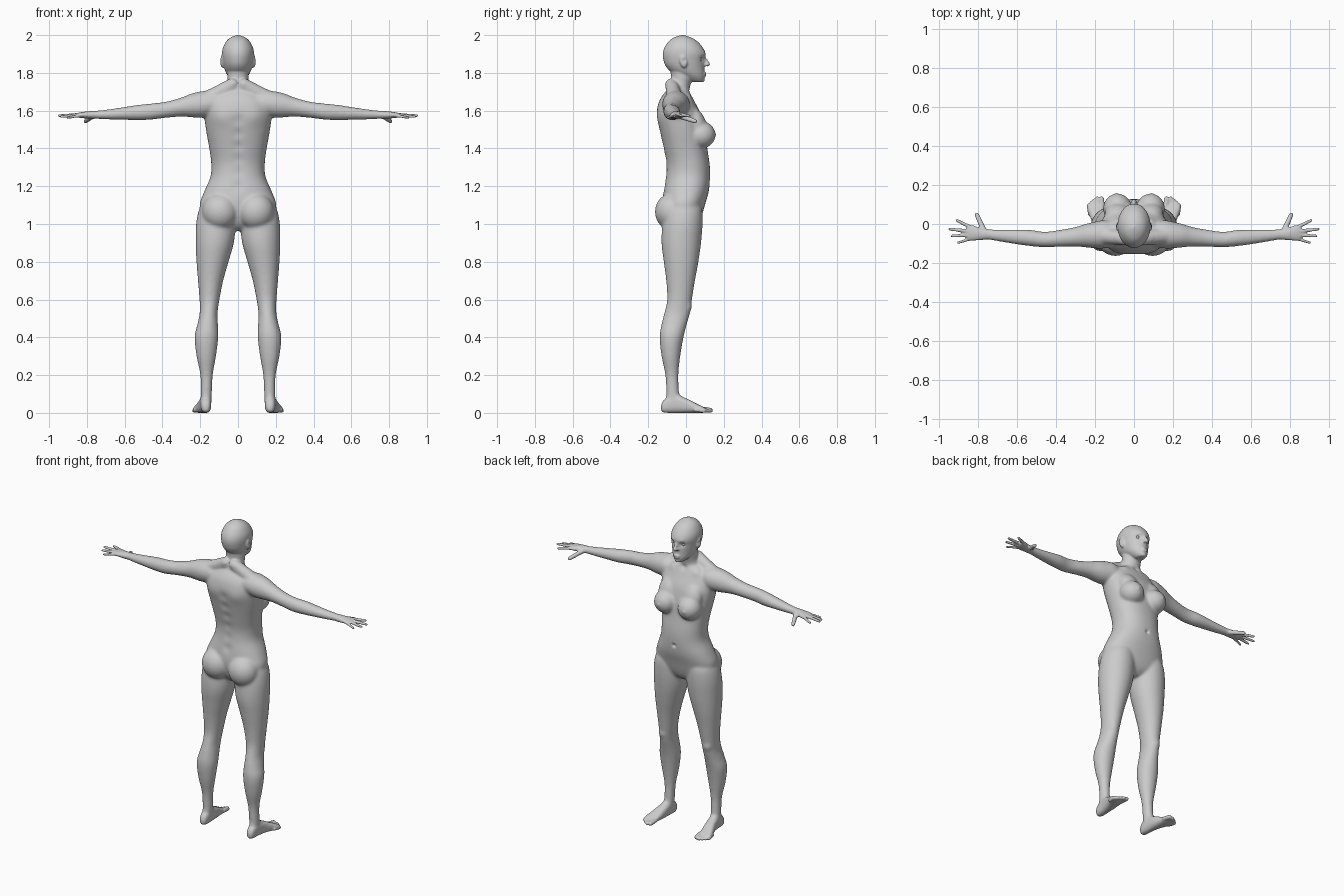
import bpy, bmesh, math
from mathutils import Vector, Matrix

bm = bmesh.new()


def spline(rows, n=4):
    """Catmull-Rom refinement of a list of cross-sections."""
    out = []
    for i in range(len(rows) - 1):
        a, b = rows[max(i - 1, 0)], rows[i]
        c, d = rows[i + 1], rows[min(i + 2, len(rows) - 1)]
        for k in range(n):
            t = k / n
            out.append([0.5 * (2 * q + (r - p) * t + (2 * p - 5 * q + 4 * r - s) * t * t
                               + (3 * q - p - 3 * r + s) * t ** 3)
                        for p, q, r, s in zip(a, b, c, d)])
    return out + [list(rows[-1])]


def loft(axis, rows, side=1, power=2.0, seg=40):
    """Rows are (position, a min, a max, b min, b max) along the given axis."""
    rings = []
    for t, a0, a1, b0, b1 in spline(rows):
        ring = []
        for i in range(seg):
            w = 2 * math.pi * i / seg
            c, s = math.cos(w), math.sin(w)
            a = (a0 + a1) / 2 + (a1 - a0) / 2 * math.copysign(abs(c) ** (2 / power), c)
            b = (b0 + b1) / 2 + (b1 - b0) / 2 * math.copysign(abs(s) ** (2 / power), s)
            p = {'X': (t, a, b), 'Y': (a, t, b), 'Z': (a, b, t)}[axis]
            ring.append(bm.verts.new((p[0] * side, p[1], p[2])))
        rings.append(ring)
    faces = [bm.faces.new(rings[0]), bm.faces.new(rings[-1])]
    for r, q in zip(rings, rings[1:]):
        for i in range(seg):
            j = (i + 1) % seg
            faces.append(bm.faces.new((r[i], r[j], q[j], q[i])))
    bmesh.ops.recalc_face_normals(bm, faces=faces)


def ball(c, r, side=1, tilt=0):
    m = (Matrix.Translation((c[0] * side, c[1], c[2])) @ Matrix.Rotation(tilt, 4, 'X')
         @ Matrix.Diagonal((*r, 1)))
    bmesh.ops.create_uvsphere(bm, u_segments=24, v_segments=16, radius=1, matrix=m)


def tube(p, q, r0, r1, side=1):
    """Tapered limb segment with round ends."""
    p, q = Vector(p), Vector(q)
    p.x *= side
    q.x *= side
    d = q - p
    m = Matrix.Translation((p + q) / 2) @ d.to_track_quat('Z', 'Y').to_matrix().to_4x4()
    bmesh.ops.create_cone(bm, cap_ends=True, segments=20, radius1=r0, radius2=r1, depth=d.length, matrix=m)
    ball(p, (r0,) * 3)
    ball(q, (r1,) * 3)


def upright(rows):
    return [(z, -w, w, b, f) for z, w, b, f in rows]


# Torso
loft('Z', upright([
    (.965, .04, -.06, .03), (.99, .11, -.09, .06), (1.03, .18, -.11, .08), (1.10, .203, -.125, .10),
    (1.17, .18, -.12, .12), (1.25, .146, -.108, .128), (1.32, .142, -.105, .125), (1.40, .152, -.12, .113),
    (1.50, .17, -.142, .10), (1.58, .178, -.155, .08), (1.64, .168, -.146, .05), (1.68, .13, -.125, .03),
    (1.71, .07, -.10, .015)]), power=2.25)
# Neck and head
loft('Z', upright([(1.64, .09, -.125, .04), (1.70, .07, -.105, .02), (1.74, .058, -.085, .025),
                   (1.78, .057, -.08, .035), (1.83, .056, -.085, .03)]))
loft('Z', upright([
    (1.752, .022, .03, .085), (1.762, .036, .0, .096), (1.785, .055, -.04, .099), (1.81, .068, -.085, .098),
    (1.84, .077, -.11, .098), (1.87, .082, -.12, .10), (1.90, .085, -.123, .104), (1.93, .081, -.116, .092),
    (1.96, .067, -.098, .068), (1.98, .05, -.077, .042), (1.993, .028, -.05, .012), (2.0, .006, -.025, -.01)]))
# Nose, lips, chin
tube((0, .099, 1.88), (0, .116, 1.846), .007, .012)
ball((0, .098, 1.797), (.022, .011, .007))
ball((0, .097, 1.786), (.019, .011, .007))
ball((0, .084, 1.762), (.02, .016, .012))

for s in (1, -1):
    # Nostril, ear, trapezius
    ball((.011, .105, 1.842), (.008, .012, .008), s)
    ball((.083, -.014, 1.862), (.011, .02, .036), s, .2)
    tube((.03, -.075, 1.735), (.17, -.06, 1.66), .036, .042, s)
    # Breast
    ball((.085, .08, 1.472), (.074, .077, .073), s)
    ball((.085, .055, 1.535), (.066, .05, .085), s, .35)
    ball((.092, .155, 1.472), (.008, .01, .008), s)
    # Buttock
    ball((.095, -.075, 1.065), (.096, .09, .098), s)
    # Leg
    loft('Z', [
        (1.13, .04, .17, -.09, .06), (1.08, .02, .205, -.11, .085), (1.0, .012, .222, -.125, .088),
        (.90, .022, .224, -.13, .08), (.80, .05, .22, -.118, .066), (.70, .078, .212, -.105, .048),
        (.60, .098, .204, -.10, .032), (.53, .108, .203, -.115, .022), (.47, .106, .215, -.13, .005),
        (.40, .104, .23, -.14, -.013), (.30, .116, .22, -.13, -.03), (.20, .133, .20, -.11, -.04),
        (.10, .138, .198, -.105, -.035), (.05, .142, .198, -.11, -.02)], s)
    ball((.158, .004, .565), (.032, .028, .04), s)
    # Foot and toes
    loft('Y', [
        (-.132, .16, .18, .015, .04), (-.12, .148, .192, .003, .065), (-.09, .142, .198, 0, .09),
        (-.05, .142, .202, 0, .10), (0, .144, .212, 0, .078), (.05, .15, .23, 0, .052),
        (.085, .155, .24, 0, .035), (.105, .16, .236, .003, .024)], s, 2.5)
    for x, y, r in ((.167, .128, .014), (.188, .132, .0105), (.204, .122, .01), (.219, .109, .01), (.232, .095, .01)):
        tube((x - .004, y - .045, r + .006), (x, y, r), r, r, s)
    # Arm and palm
    loft('X', [
        (.08, -.12, .0, 1.60, 1.69), (.15, -.125, .02, 1.57, 1.705), (.20, -.125, .012, 1.562, 1.702),
        (.25, -.12, 0, 1.565, 1.69), (.30, -.116, -.015, 1.568, 1.67), (.38, -.117, -.03, 1.562, 1.648),
        (.46, -.12, -.04, 1.552, 1.638), (.53, -.114, -.03, 1.549, 1.631), (.60, -.105, -.028, 1.551, 1.62),
        (.68, -.092, -.028, 1.553, 1.608), (.75, -.081, -.026, 1.556, 1.60), (.79, -.083, -.02, 1.558, 1.597),
        (.83, -.086, -.005, 1.561, 1.592), (.855, -.083, -.006, 1.565, 1.587)], s)
    # Fingers and thumb
    for p, q, r in (((.84, -.016, 1.577), (.908, .018, 1.572), .0105),
                    ((.85, -.037, 1.578), (.947, -.026, 1.573), .0105),
                    ((.847, -.057, 1.577), (.935, -.062, 1.568), .010),
                    ((.835, -.075, 1.574), (.903, -.096, 1.563), .009),
                    ((.77, -.035, 1.572), (.807, .048, 1.544), .015)):
        tube(p, q, r, r * .78, s)

# Fuse every part into one skin
raw = bpy.data.meshes.new("raw_parts")
bm.to_mesh(raw)
bm.free()
body = bpy.data.objects.new("body", raw)
bpy.context.collection.objects.link(body)
mod = body.modifiers.new("fuse", 'REMESH')
mod.mode = 'VOXEL'
mod.voxel_size = .005
bpy.context.view_layer.update()
skin = bpy.data.meshes.new_from_object(body.evaluated_get(bpy.context.evaluated_depsgraph_get()))
body.modifiers.clear()
body.data = skin

# Blend the joins, keeping hands, feet and face crisp
bm = bmesh.new()
bm.from_mesh(skin)
soft = [v for v in bm.verts if abs(v.co.x) < .76 and .07 < v.co.z < 1.74]
bmesh.ops.smooth_vert
for i in range(22):
    bmesh.ops.smooth_vert(bm, verts=soft if i > 2 else bm.verts[:], factor=.5,
                          use_axis_x=True, use_axis_y=True, use_axis_z=True)

# Sculpted dents and swells: centre, radius, push
marks = [((0, .127, 1.22), .011, (0, -.012, 0)), ((0, .107, 1.7915), .006, (0, -.003, 0)),
         ((0, .02, 1.69), .018, (0, -.008, 0))]
marks += [((0, -.12 - .02 * k / 5, 1.2 + .07 * k), .03, (0, .006, 0)) for k in range(6)]
for s in (1, -1):
    marks += [((.034 * s, .09, 1.874), .017, (0, -.011, 0)),
              ((.034 * s, .093, 1.897), .014, (0, .003, 0)),
              ((.094 * s, -.008, 1.866), .011, (-.006 * s, 0, 0)),
              ((.09 * s, -.15, 1.56), .05, (0, -.006, 0)),
              ((.09 * s, .02, 1.68), .025, (0, .005, .003))]
for c, r, push in marks:
    c, push = Vector(c), Vector(push)
    for v in bm.verts:
        d = (v.co - c).length_squared / (r * r)
        if d < 6:
            v.co += push * math.exp(-d)
bm.to_mesh(skin)
bm.free()
skin.polygons.foreach_set("use_smooth", [True] * len(skin.polygons))

# Eyes
for s, name in ((1, "eye_right"), (-1, "eye_left")):
    bpy.ops.mesh.primitive_uv_sphere_add(segments=24, ring_count=16, radius=.014, location=(.034 * s, .070, 1.874))
    bpy.context.object.name = name
    bpy.ops.object.shade_smooth()
